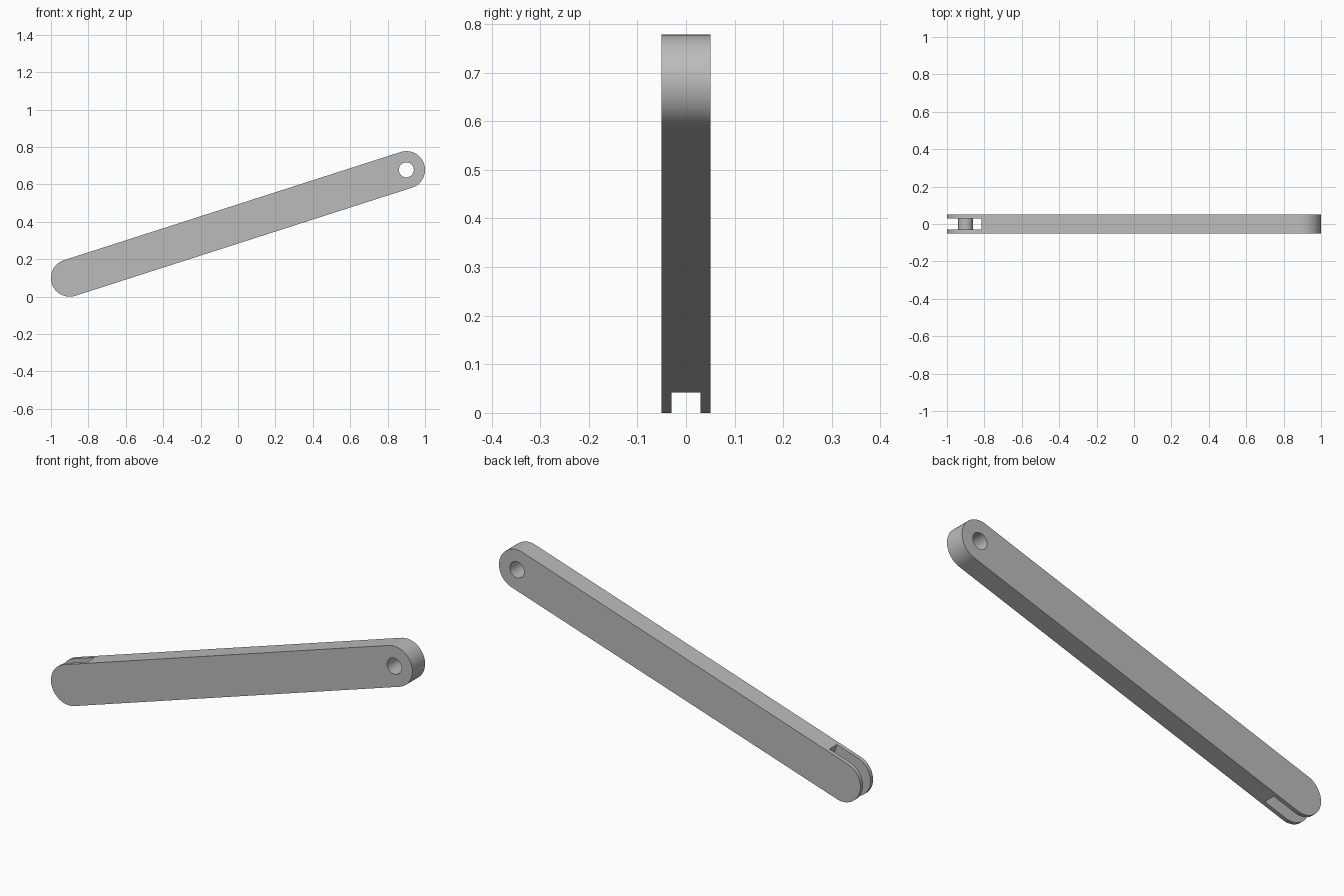
import bpy
import bmesh
from math import atan2, cos, sin, pi, hypot
from mathutils import Matrix, Vector

cube = bpy.data.objects.get("Cube")
if cube:
    bpy.data.objects.remove(cube, do_unlink=True)

# Main dimensions
RADIUS, HALF_DEPTH = 0.1, 0.05
PIN_RADIUS, SLOT_HALF = 0.04, 0.03
LOW, HIGH = Vector((-0.9, 0, 0.1)), Vector((0.9, 0, 0.678))
span = HIGH - LOW
LENGTH, TILT = hypot(span.x, span.z), atan2(span.z, span.x)
# Local x runs along the bar from the fork pivot
PLACE = Matrix.Translation(LOW) @ Matrix.Rotation(-TILT, 4, 'Y')

grey = bpy.data.materials.new("plain grey")
grey.use_nodes = True
colour = (0.5, 0.5, 0.5, 1)
grey.diffuse_color = colour
grey.node_tree.nodes["Principled BSDF"].inputs["Base Color"].default_value = colour


def arc(cx, radius, start, end, steps):
    return [(cx + radius * cos(start + (end - start) * i / steps),
             radius * sin(start + (end - start) * i / steps))
            for i in range(steps + 1)]


def prism(name, outline, half_depth):
    """Extrude an x-z outline symmetrically along y."""
    bm = bmesh.new()
    face = bm.faces.new([bm.verts.new((x, -half_depth, z)) for x, z in outline])
    moved = bmesh.ops.extrude_face_region(bm, geom=[face])["geom"]
    verts = [v for v in moved if isinstance(v, bmesh.types.BMVert)]
    bmesh.ops.translate(bm, verts=verts, vec=(0, 2 * half_depth, 0))
    bmesh.ops.recalc_face_normals(bm, faces=bm.faces)
    mesh = bpy.data.meshes.new(name)
    bm.to_mesh(mesh)
    bm.free()
    mesh.transform(PLACE)
    mesh.materials.append(grey)
    obj = bpy.data.objects.new(name, mesh)
    bpy.context.collection.objects.link(obj)
    return obj


def circle(cx):
    return arc(cx, PIN_RADIUS, 0, 2 * pi, 48)[:-1]


# Round-ended bar
bar = prism("link_bar",
            arc(LENGTH, RADIUS, -pi / 2, pi / 2, 48) + arc(0, RADIUS, pi / 2, 3 * pi / 2, 48),
            HALF_DEPTH)

# Pivot hole at the high end and fork slot at the low end
cutters = [
    prism("hole_cutter", circle(LENGTH), 0.1),
    prism("slot_cutter", [(-0.2, -0.2), (0.122, -0.2), (0.122, 0.2), (-0.2, 0.2)], SLOT_HALF),
]
for cutter in cutters:
    cut = bar.modifiers.new(cutter.name, 'BOOLEAN')
    cut.operation, cut.solver, cut.object = 'DIFFERENCE', 'EXACT', cutter

# Pin across the fork
pin = prism("fork_pin", circle(0), SLOT_HALF + 0.002)

# Bake the cuts, remove the cutters, smooth the round parts
bpy.context.view_layer.update()
baked = bpy.data.meshes.new_from_object(bar.evaluated_get(bpy.context.evaluated_depsgraph_get()))
bar.modifiers.clear()
bar.data = baked
for cutter in cutters:
    bpy.data.objects.remove(cutter, do_unlink=True)

bpy.ops.object.select_all(action='DESELECT')
for obj in (bar, pin):
    obj.select_set(True)
bpy.context.view_layer.objects.active = bar
bpy.ops.object.shade_smooth_by_angle(angle=pi / 6)
